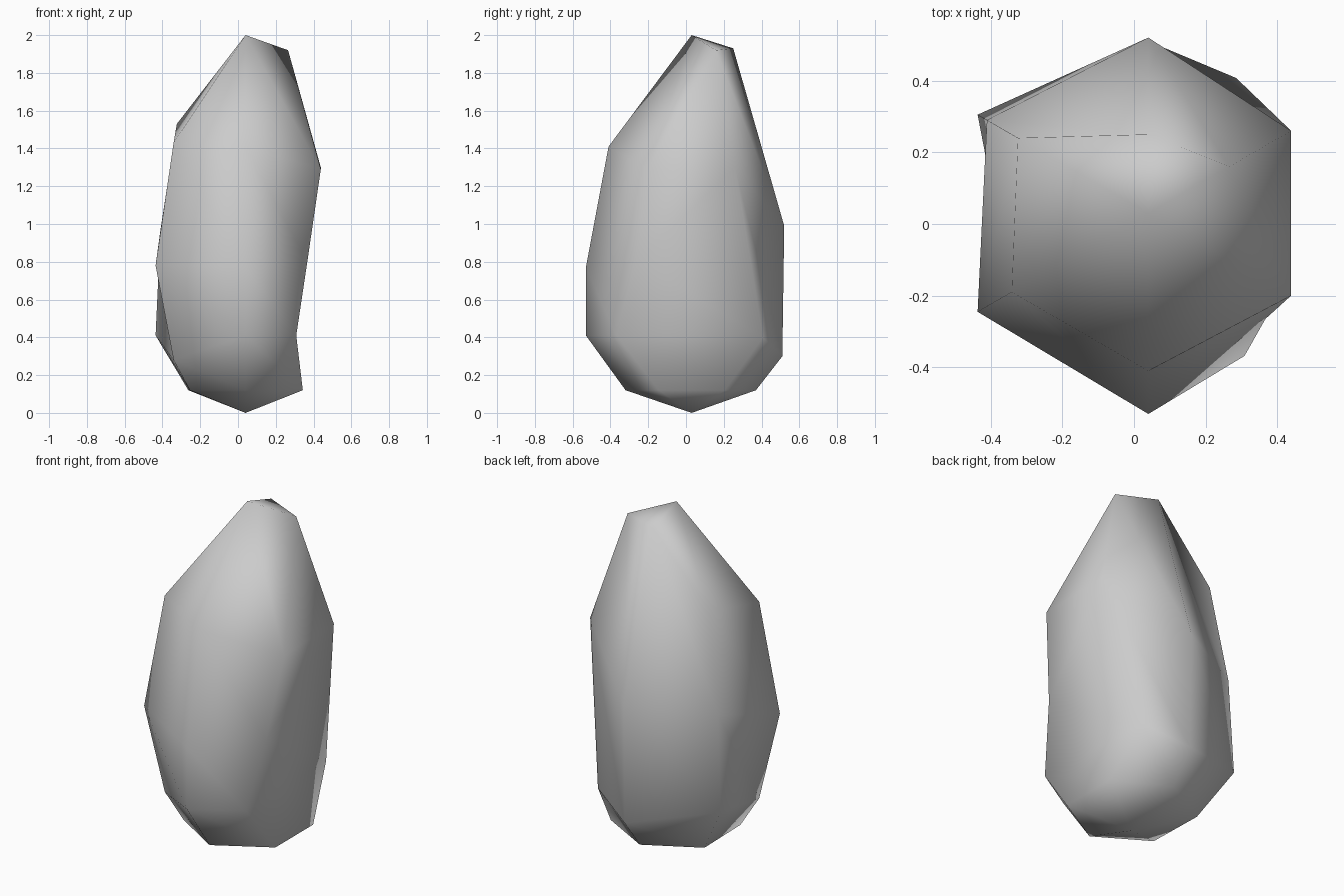
import bpy
import bmesh
import math

default_cube = bpy.data.objects.get("Cube")
if default_cube:
    bpy.data.objects.remove(default_cube, do_unlink=True)

AXIS_X, AXIS_Y, TOP = 0.04, 0.03, 2.0

# Six ridges around the stone, 60 degrees apart, each listed from upper to lower:
# (distance from axis, height, sideways twist in degrees)
RIDGES = [
    [(0.26, 1.92, 0), (0.46, 1.3, 0), (0.45, 0.4, 27), (0.35, 0.12, 0)],      # left back
    [(0.22, 1.93, 0), (0.49, 0.99, 0), (0.48, 0.3, 0), (0.34, 0.12, 0)],      # back
    [(0.42, 1.53, 0), (0.52, 0.97, 0), (0.55, 0.41, 0), (0.35, 0.12, 0)],     # right back
    [(0.44, 1.43, 0), (0.55, 0.78, 0), (0.44, 0.28, 0), (0.34, 0.12, 0)],     # right front
    [(0.44, 1.41, 0), (0.56, 0.77, 0), (0.56, 0.41, 0), (0.35, 0.12, 0)],     # front
    [(0.46, 1.29, 0), (0.44, 0.8, -12), (0.48, 0.41, -26), (0.35, 0.12, 0)],  # left front
]


def make_material(name, colour):
    material = bpy.data.materials.new(name)
    material.use_nodes = True
    material.diffuse_color = colour
    shader = next(n for n in material.node_tree.nodes if n.type == 'BSDF_PRINCIPLED')
    shader.inputs["Base Color"].default_value = colour
    shader.inputs["Roughness"].default_value = 0.8
    return material


def ridge_point(bm, index, radius, height, twist):
    angle = math.radians(30 + 60 * index + twist)
    return bm.verts.new((AXIS_X + radius * math.cos(angle),
                         AXIS_Y + radius * math.sin(angle), height))


def build_stone():
    bm = bmesh.new()
    peak = bm.verts.new((AXIS_X, AXIS_Y, TOP))
    foot = bm.verts.new((AXIS_X, AXIS_Y, 0))
    columns = [[ridge_point(bm, i, *point) for point in ridge]
               for i, ridge in enumerate(RIDGES)]

    # Join neighbouring ridges with side faces and close both ends with fans
    for i, column in enumerate(columns):
        following = columns[(i + 1) % len(columns)]
        bm.faces.new((peak, column[0], following[0]))
        for row in range(len(column) - 1):
            bm.faces.new((column[row], column[row + 1],
                          following[row + 1], following[row]))
        bm.faces.new((foot, following[-1], column[-1]))

    bmesh.ops.recalc_face_normals(bm, faces=bm.faces[:])
    for face in bm.faces:
        face.smooth = True
    mesh = bpy.data.meshes.new("standing_stone")
    bm.to_mesh(mesh)
    bm.free()
    return mesh


# Standing stone
stone = bpy.data.objects.new("standing_stone", build_stone())
stone.data.materials.append(make_material("stone_grey", (0.6, 0.6, 0.6, 1)))
bpy.context.collection.objects.link(stone)
